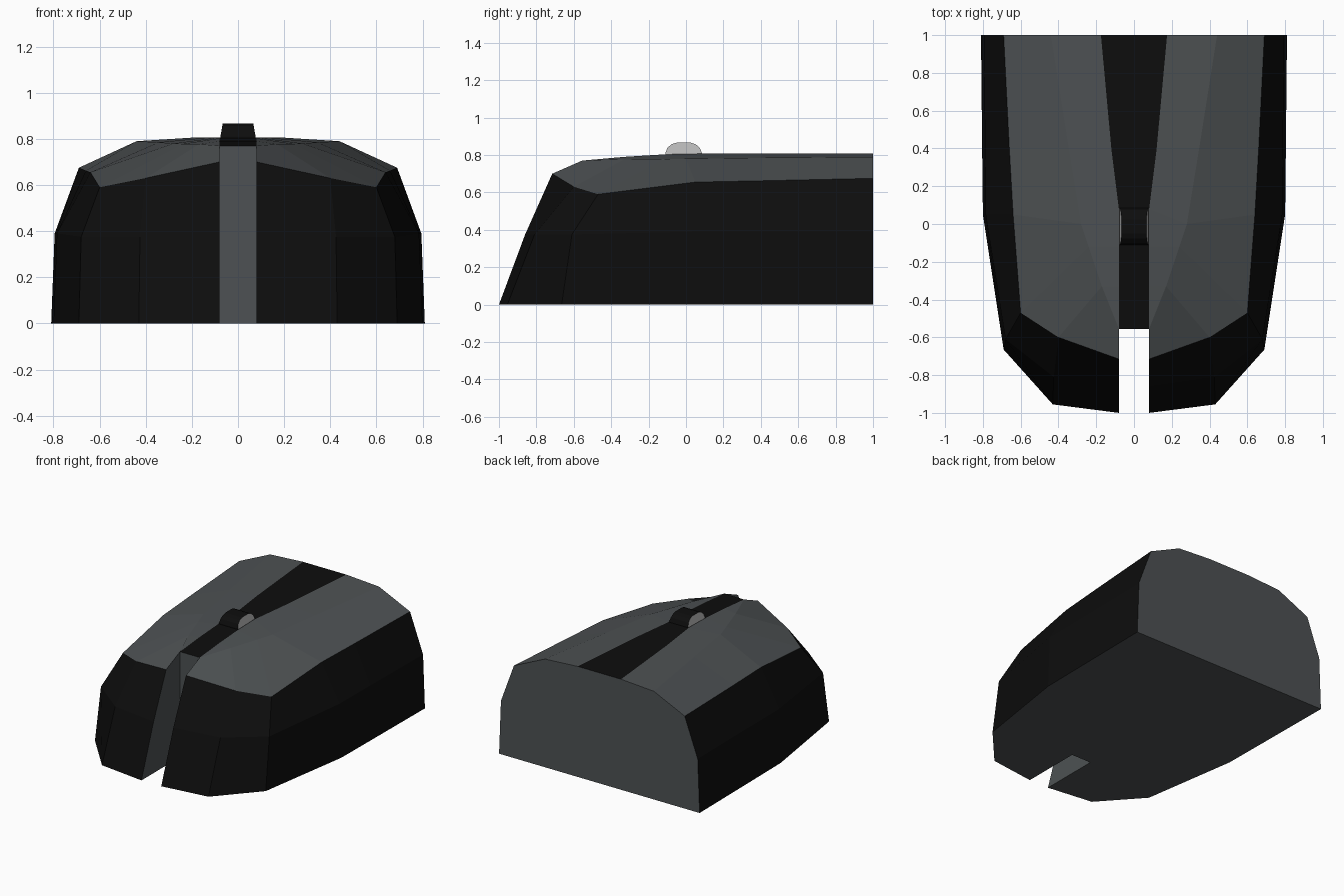
import bpy, bmesh

if "Cube" in bpy.data.objects:
    bpy.data.objects.remove(bpy.data.objects["Cube"])


def material(name, rgb):
    m = bpy.data.materials.new(name)
    m.diffuse_color = (*rgb, 1)
    m.use_nodes = True
    m.node_tree.nodes["Principled BSDF"].inputs["Base Color"].default_value = m.diffuse_color
    return m


grey = material("grey", (0.075, 0.083, 0.087))
black = material("black", (0.004, 0.004, 0.004))
light = material("light_grey", (0.5, 0.5, 0.5))


def build(name, half_faces, mats):
    """Make a closed mesh from right-half faces mirrored across x = 0."""
    bm = bmesh.new()
    for side in (1, -1):
        for pts, mat in half_faces:
            f = bm.faces.new([bm.verts.new((side * x, y, z)) for x, y, z in pts])
            f.material_index = mat
    bmesh.ops.remove_doubles(bm, verts=bm.verts, dist=0.0005)
    bmesh.ops.dissolve_degenerate(bm, edges=bm.edges, dist=0.0005)
    bmesh.ops.recalc_face_normals(bm, faces=bm.faces)
    me = bpy.data.meshes.new(name)
    bm.to_mesh(me)
    bm.free()
    for m in mats:
        me.materials.append(m)
    ob = bpy.data.objects.new(name, me)
    bpy.context.collection.objects.link(ob)
    return ob


# Body rings from the base to the centre strip, each running front to back
bottom = [(.08, -1, 0), (.43, -.955, 0), (.69, -.665, 0), (.80, .05, 0), (.804, .4, 0), (.81, 1, 0)]
middle = [(.08, -.86, .375), (.425, -.81, .375), (.68, -.61, .375), (.785, .05, .39), (.788, .4, .39), (.795, 1, .39)]
shoulder = [(.08, -.715, .70), (.40, -.60, .63), (.60, -.47, .59), (.64, .05, .655), (.66, .4, .662), (.69, 1, .675)]
crease = [(.08, -.555, .77), (.17, -.33, .777), (.24, -.12, .778), (.28, 0, .78), (.345, .4, .785), (.44, 1, .79)]
inner = [(.08, -.555, .77), (.08, -.33, .79), (.08, -.12, .803), (.08, .08, .807), (.12, .4, .807), (.175, 1, .807)]
centre = [(0, y, z) for x, y, z in inner]
slot_foot = (.08, -.555, 0)

rings = [bottom, middle, shoulder, crease, inner, centre]
colours = [1, 1, 0, 0, 1]
faces = []
for a, b, colour in zip(rings, rings[1:], colours):
    for i in range(len(a) - 1):
        quad = list(dict.fromkeys([a[i], a[i + 1], b[i + 1], b[i]]))
        faces.append((quad, colour))

# Slot side, slot end, underside and flat back
faces.append(([bottom[0], middle[0], shoulder[0], inner[0], slot_foot], 0))
faces.append(([slot_foot, inner[0], centre[0], (0, -.555, 0)], 0))
faces.append((bottom + [(0, 1, 0), (0, -.555, 0), slot_foot], 0))
faces.append(([r[-1] for r in rings] + [(0, 1, 0)], 0))
build("mouse_body", faces, [grey, black])

# Scroll wheel: black tread with light tapered sides
arc = [(-.11, .79), (-.11, .81), (-.10, .838), (-.078, .857), (-.05, .866),
       (.025, .866), (.052, .857), (.074, .838), (.085, .81), (.085, .79)]
rim = [(.08 - .18 * (z - .79), y, z) for y, z in arc]
core = [(0, y, z) for y, z in arc]
wheel = [(rim, 1)]
for i in range(len(arc)):
    j = (i + 1) % len(arc)
    wheel.append(([core[i], core[j], rim[j], rim[i]], 0))
build("scroll_wheel", wheel, [black, light])
